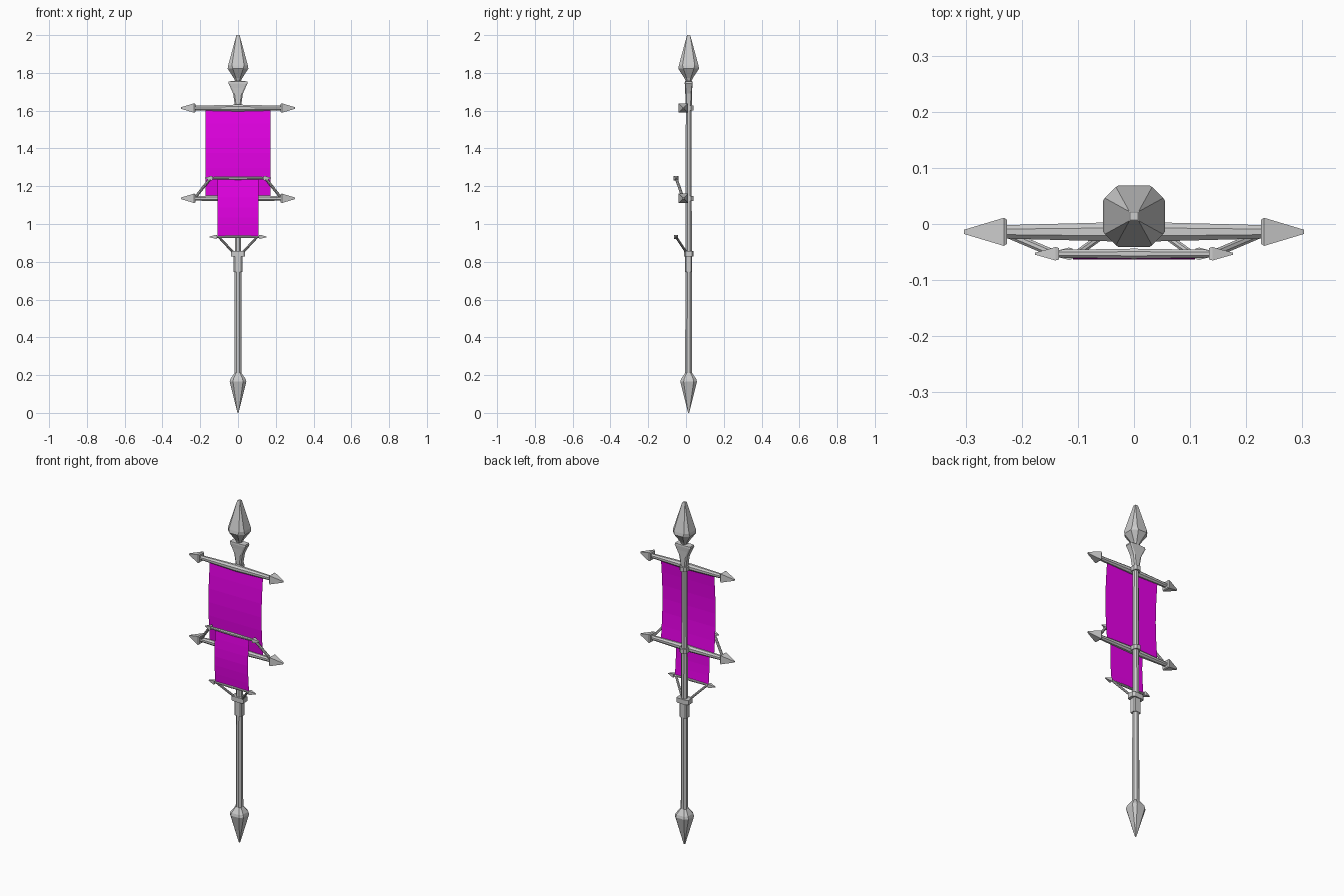
import bpy, bmesh, math
from mathutils import Vector, Matrix

if "Cube" in bpy.data.objects:
    bpy.data.objects.remove(bpy.data.objects["Cube"])

PY = 0.014  # pole centre in y
OCT = 0.414  # corner ratio of a regular octagon, 1 gives a square


def finish(name, bm, mat=None):
    bmesh.ops.remove_doubles(bm, verts=bm.verts, dist=1e-5)
    bmesh.ops.recalc_face_normals(bm, faces=bm.faces)
    me = bpy.data.meshes.new(name)
    bm.to_mesh(me)
    bm.free()
    ob = bpy.data.objects.new(name, me)
    bpy.context.collection.objects.link(ob)
    if mat:
        me.materials.append(mat)
    return ob


def loft(bm, rings, mtx=None):
    """Chamfered-square sections (z, half x, half y, corner ratio) joined and capped."""
    mtx = mtx or Matrix.Translation((0, PY, 0))
    loops = []
    for z, a, b, k in rings:
        pts = [(a, -k*b), (a, k*b), (k*a, b), (-k*a, b),
               (-a, k*b), (-a, -k*b), (-k*a, -b), (k*a, -b)]
        loops.append([bm.verts.new(mtx @ Vector((x, y, z))) for x, y in pts])
    for lo, hi in zip(loops, loops[1:]):
        for i in range(8):
            j = (i + 1) % 8
            bm.faces.new((lo[i], lo[j], hi[j], hi[i]))
    bm.faces.new(loops[0][::-1])
    bm.faces.new(loops[-1])


def part(name, rings):
    bm = bmesh.new()
    loft(bm, rings)
    return finish(name, bm)


def crossbar(name, y, z, base, tip, r_mid, r_end, r_head):
    """Tapered bar with a pyramid point on each end."""
    bm = bmesh.new()
    for s in (1, -1):
        m = Matrix.Translation((0, y, z)) @ Matrix.Rotation(s * math.pi / 2, 4, 'Y')
        if s == 1:
            loft(bm, [(-base, r_end, r_end, OCT), (0, r_mid, r_mid, OCT),
                      (base, r_end, r_end, OCT)], m)
        loft(bm, [(base - 0.002, r_head*.85, r_head*.85, 1), (base + 0.004, r_head, r_head, 1),
                  (tip, r_head*.15, r_head*.15, 1)], m)
    finish(name, bm)


def struts(name, p, q, r):
    """Mirrored pair of thin rods from p to q."""
    bm = bmesh.new()
    for s in (1, -1):
        a, b = Vector((s*p[0], p[1], p[2])), Vector((s*q[0], q[1], q[2]))
        d = b - a
        m = Matrix.Translation(a) @ d.to_track_quat('Z', 'Y').to_matrix().to_4x4()
        loft(bm, [(0, r, r, OCT), (d.length, r, r, OCT)], m)
    finish(name, bm)


def banner(name, half, top, bottom, y, bulge, mat):
    bm = bmesh.new()
    n, rows = 6, []
    for i in range(n + 1):
        t = i / n
        yy = y - bulge * math.sin(math.pi * t)
        rows.append([bm.verts.new((x, yy, top + (bottom - top) * t)) for x in (-half, 0, half)])
    for a, b in zip(rows, rows[1:]):
        for i in range(2):
            bm.faces.new((a[i], b[i], b[i + 1], a[i + 1]))
    finish(name, bm, mat)


# Pole and foot spike
part("pole", [(0.19, .019, .019, OCT), (0.43, .018, .018, OCT), (1.66, .015, .015, OCT)])
part("foot_spike", [(0, .003, .003, 1), (0.165, .044, .044, .6),
                    (0.18, .040, .040, .6), (0.21, .019, .019, .6)])

# Grip sleeve and collars
part("sleeve", [(0.745, .023, .019, .7), (0.835, .023, .019, .7)])
part("sleeve_collar", [(0.828, .038, .025, .7), (0.856, .038, .025, .7)])
for n, z in (("upper_clamp", 1.614), ("lower_clamp", 1.136)):
    part(n, [(z - .013, .022, .025, .5), (z + .013, .022, .025, .5)])

# Flared neck and spear head
part("flared_neck", [(1.63, .017, .017, .6), (1.69, .026, .018, .7), (1.72, .039, .019, .8),
                     (1.745, .051, .021, .85), (1.755, .049, .020, .85), (1.758, .015, .012, .8)])
part("spear_head", [(1.753, .014, .014, .5), (1.772, .022, .022, .5), (1.822, .055, .055, .5),
                    (1.84, .052, .052, .62), (1.998, .009, .009, .95), (2.0, .007, .007, .95)])

# Large crossbars
for n, z in (("upper_crossbar", 1.614), ("lower_crossbar", 1.136)):
    crossbar(n, -.014, z, .228, .303, .018, .012, .025)

# Small crossbars
crossbar("small_upper_crossbar", -.053, 1.243, .136, .176, .009, .007, .012)
crossbar("small_lower_crossbar", -.053, .932, .112, .152, .007, .005, .011)

# Struts holding the small crossbars
struts("upper_struts", (.225, -.018, 1.142), (.145, -.052, 1.243), .007)
struts("lower_struts", (.102, -.053, .932), (.022, .004, .846), .006)

# Cloth
cloth = bpy.data.materials.new("magenta_cloth")
cloth.diffuse_color = (0.8, 0.0, 0.8, 1)
cloth.use_nodes = True
cloth.node_tree.nodes["Principled BSDF"].inputs["Base Color"].default_value = cloth.diffuse_color
banner("large_banner", .172, 1.612, 1.138, -.014, .014, cloth)
banner("small_banner", .109, 1.243, .932, -.053, .010, cloth)
